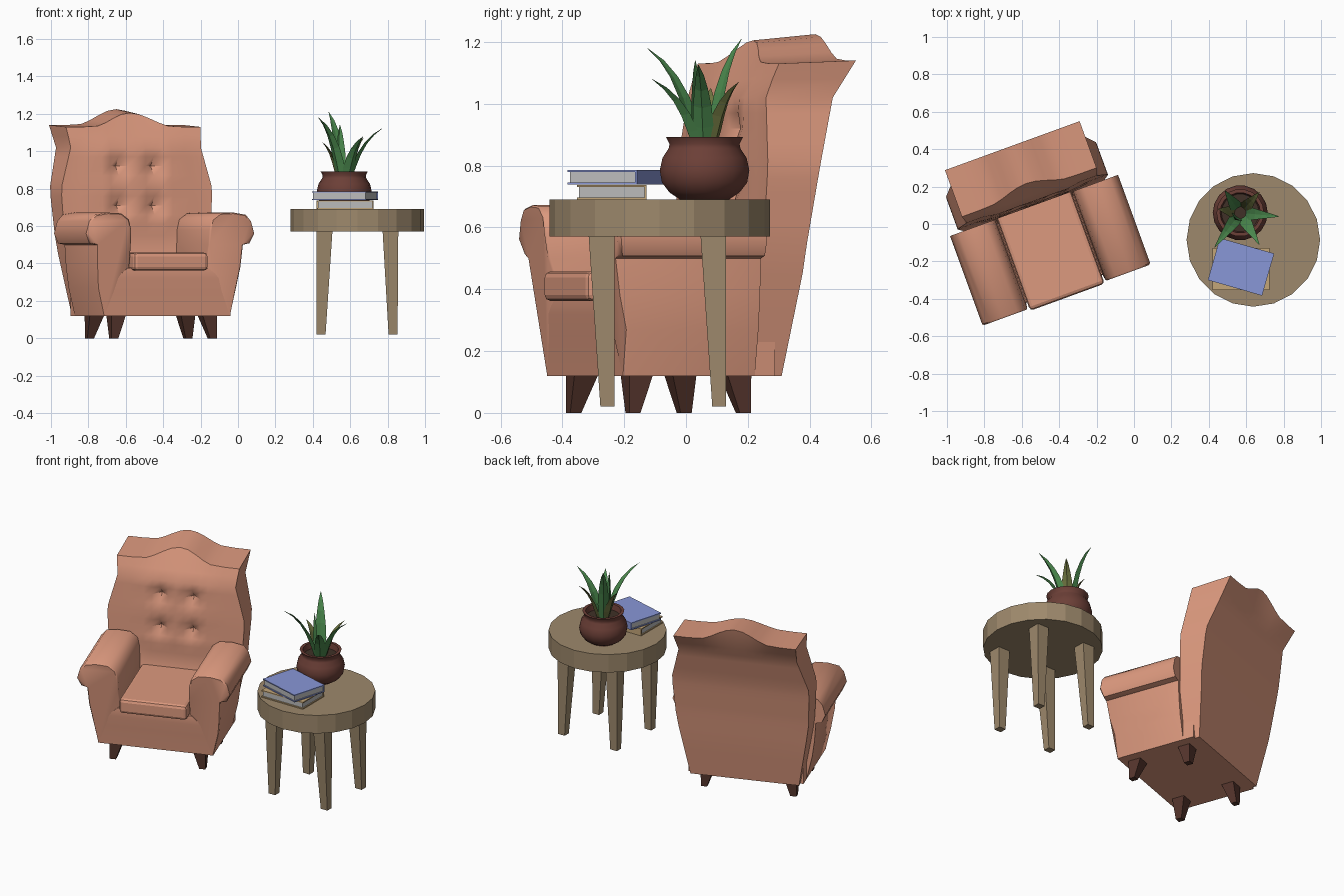
import bpy, bmesh, math
from mathutils import Matrix, Vector

if "Cube" in bpy.data.objects:
    bpy.data.objects.remove(bpy.data.objects["Cube"])

def mat(name, c):
    m = bpy.data.materials.new(name)
    m.diffuse_color = (*c, 1)
    m.use_nodes = True
    m.node_tree.nodes["Principled BSDF"].inputs["Base Color"].default_value = m.diffuse_color
    return m

LEATHER = mat("leather", (0.72, 0.32, 0.21))
DARK = mat("dark_wood", (0.09, 0.035, 0.025))
WOOD = mat("table_wood", (0.34, 0.25, 0.15))
CLAY = mat("clay", (0.15, 0.05, 0.038))
SOIL = mat("soil", (0.05, 0.03, 0.02))
GREEN = mat("leaf_green", (0.07, 0.25, 0.075))
OLIVE = mat("leaf_olive", (0.15, 0.17, 0.05))
PAGES = mat("pages", (0.5, 0.5, 0.5))
BLUE = mat("blue_cover", (0.25, 0.31, 0.68))
TAN = mat("tan_cover", (0.55, 0.38, 0.19))
CHAIR = Matrix.Translation((-0.36, -0.38, 0)) @ Matrix.Rotation(math.radians(20), 4, 'Z')

def finish(name, bm, material, matrix=Matrix(), angle=None):
    bmesh.ops.recalc_face_normals(bm, faces=bm.faces)
    me = bpy.data.meshes.new(name)
    bm.to_mesh(me)
    bm.free()
    me.materials.append(material)
    if angle:
        me.shade_smooth()
        me.set_sharp_from_angle(angle=math.radians(angle))
    ob = bpy.data.objects.new(name, me)
    bpy.context.collection.objects.link(ob)
    ob.matrix_world = matrix
    return ob

def loft(name, rings, material, matrix=Matrix(), angle=None):
    """Skin a list of equal point rings and cap both ends."""
    bm = bmesh.new()
    vs = [[bm.verts.new(p) for p in r] for r in rings]
    n = len(vs[0])
    for a, b in zip(vs, vs[1:]):
        for i in range(n):
            bm.faces.new((a[i], a[(i + 1) % n], b[(i + 1) % n], b[i]))
    bm.faces.new(vs[0])
    bm.faces.new(vs[-1])
    return finish(name, bm, material, matrix, angle)

def rect(x0, x1, y0, y1, z):
    return [(x0, y0, z), (x1, y0, z), (x1, y1, z), (x0, y1, z)]

def box(name, x0, x1, y0, y1, z0, z1, material, matrix=Matrix()):
    return loft(name, [rect(x0, x1, y0, y1, z0), rect(x0, x1, y0, y1, z1)], material, matrix)

def circle(r, z, n, c):
    return [(c[0] + r * math.cos(2 * math.pi * i / n), c[1] + r * math.sin(2 * math.pi * i / n), z)
            for i in range(n)]

# Chair back: rows of (z, half width, front, rear), tufts and a crown on top
ROWS = [(0.12, .34, .40, .61), (0.45, .40, .51, .66), (0.55, .415, .52, .67), (0.8, .43, .53, .71),
        (1.02, .37, .545, .775), (1.14, .383, .585, .85)]

def row(z):
    for a, b in zip(ROWS, ROWS[1:]):
        if z <= b[0]:
            t = (z - a[0]) / (b[0] - a[0])
            return [p + (q - p) * t for p, q in zip(a, b)][1:]

COLS = [-1, -.3 / .4, -.2, -.15, -.1, -.05, 0, .05, .1, .15, .2, .3 / .4, 1]
rings = []
for z in (.12, .3, .45, .55, .61, .66, .71, .76, .815, .87, .92, .97, 1.02, 1.08, 1.14):
    w, vf, vr = row(z)
    ring = []
    top = z > 1.1
    us = [c * w if abs(c) > .5 else c for c in COLS]
    for u in us:
        crown = .5 + .5 * math.cos(math.pi * min(1, abs(u) / .24))
        v = vf + (.05 * crown if top else 0)
        d = min(math.hypot(abs(u) - .1, (z - tz) * .95) for tz in (.71, .92))
        if .58 < z < 1.05 and abs(u) < .22:
            v += .05 * max(0, 1 - d / .06) - .012 * min(1, d / .06)
        ring.append((u, v, z - .01 + .075 * crown if top else z))
    for u in reversed(us):
        crown = .5 + .5 * math.cos(math.pi * min(1, abs(u) / .24))
        ring.append((u, vr, z + .085 * crown if top else z))
    rings.append(ring)
bm = bmesh.new()
vs = [[bm.verts.new(p) for p in r] for r in rings]
n, k = 26, 13
for a, b in zip(vs, vs[1:]):
    for i in range(n):
        bm.faces.new((a[i], a[(i + 1) % n], b[(i + 1) % n], b[i]))
for r in (vs[0], vs[-1]):
    for i in range(k - 1):
        bm.faces.new((r[i], r[i + 1], r[n - 2 - i], r[n - 1 - i]))
finish("chair_back", bm, LEATHER, CHAIR, 50)

# Rolled arms with the side panel below, mirrored
ARM = [(.2, .12), (.215, .36), (.22, .50), (.222, .58), (.235, .635), (.28, .668), (.36, .672), (.43, .66),
       (.46, .625), (.478, .56), (.455, .508), (.418, .5), (.41, .38), (.395, .27), (.36, .12)]

def front(z):
    return 0 if z > .54 else .012 if z > .49 else .03 if z > .37 else .057

for side, s in (("left", -1), ("right", 1)):
    rings = []
    for step, inset in ((0, .07), (.008, .0), (.51, 0)):
        ring = []
        for u, z in ARM:
            pu, pz = u + (.33 - u) * inset, z + ((.59 - z) * inset if z > .5 else 0)
            ring.append((s * pu, step if step > .1 else front(z) + step, pz))
        rings.append(ring)
    loft(side + "_arm", rings, LEATHER, CHAIR, 45)

# Front apron and base
loft("chair_base", [rect(-.36, .36, .057, .58, .12), rect(-.36, .36, .045, .58, .25),
                    rect(-.3, .3, .035, .55, .32), rect(-.23, .23, .04, .53, .375)], LEATHER, CHAIR, 40)

# Seat cushion
seat = box("seat_cushion", -.212, .212, -.012, .54, .362, .458, LEATHER, CHAIR)
bv = seat.modifiers.new("soft_edges", 'BEVEL')
bv.width, bv.segments = .02, 2

# Chair legs: outer faces straight, inner faces tapering
for sx in (-1, 1):
    for label, cy, sy in (("front", .12, -1), ("rear", .50, 1)):
        rings = []
        for z, h, off in ((0, .019, 0), (.13, .042, -.022)):
            x, y = sx * (.28 + off), cy + sy * off
            rings.append(rect(x - h, x + h, y - h, y + h, z))
        loft(f"chair_{label}_leg_{'right' if sx > 0 else 'left'}", rings, DARK, CHAIR)

# Side table
TC = (.638, -.085)
loft("table_top", [circle(.357, .57, 20, TC), circle(.357, .69, 20, TC)], WOOD)
for i, (b0, b1, t0, t1) in enumerate(((.42, .468, .42, .505), (.805, .853, .773, .857))):
    for j, y in enumerate((-.232, .13)):
        loft(f"table_leg_{i}{j}", [rect(b0, b1, y - .045, y, .02), rect(t0, t1, y - .083, y, .575)], WOOD)

# Plant pot
PC = (.568, .06)
POT = [(.08, .69), (.115, .713), (.14, .745), (.147, .785), (.138, .825), (.118, .855), (.115, .87),
       (.127, .893), (.108, .893), (.1, .85)]
loft("plant_pot", [circle(r, z, 18, PC) for r, z in POT], CLAY, angle=50)
loft("soil", [circle(.103, .845, 18, PC), circle(.101, .856, 18, PC)], SOIL)

# Leaves: tapering curved blades with a creased section
TIPS = [(.43, -.125, 1.18), (.485, .18, 1.21), (.775, .04, 1.125), (.67, -.11, 1.08),
        (.67, .17, 1.07), (.545, .03, 1.14), (.45, .08, 1.05)]
for i, tip in enumerate(TIPS):
    tip = Vector(tip)
    out = Vector((tip.x - PC[0], tip.y - PC[1], 0))
    d = out.normalized()
    side = Vector((-d.y, d.x, 0))
    base = Vector((*PC, .85)) + d * .025
    mid = base + out * .22 + Vector((0, 0, (tip.z - .85) * .75))
    rings = []
    for t, w in ((0, .024), (.2, .034), (.4, .03), (.6, .022), (.8, .013), (1, .001)):
        p = base * (1 - t) ** 2 + mid * 2 * t * (1 - t) + tip * t * t
        tan = ((mid - base) * (1 - t) + (tip - mid) * t).normalized()
        nrm = tan.cross(side)
        if nrm.dot(d) < 0:
            nrm = -nrm
        rings.append([p - side * w, p + nrm * w * .55, p + side * w, p + nrm * w * .15])
    loft(f"leaf_{i}", rings, OLIVE if i in (4, 6) else GREEN)

# Books: two covers, a spine along the back, and pages
def book(name, cx, cy, z, w, d, h, rot, cover):
    m = Matrix.Translation((cx, cy, z)) @ Matrix.Rotation(math.radians(rot), 4, 'Z')
    x, y, c = w / 2, d / 2, .007
    box(name + "_bottom_cover", -x, x, -y, y, 0, c, cover, m)
    box(name + "_top_cover", -x, x, -y, y, h - c, h, cover, m)
    box(name + "_spine", -x, x, y - c, y, c, h - c, cover, m)
    box(name + "_pages", -x + .006, x - .006, -y + .006, y - c, c, h - c, PAGES, m)

book("lower_book", .573, -.24, .69, .305, .225, .047, 0, TAN)
book("upper_book", .572, -.229, .738, .302, .234, .048, -16, BLUE)
